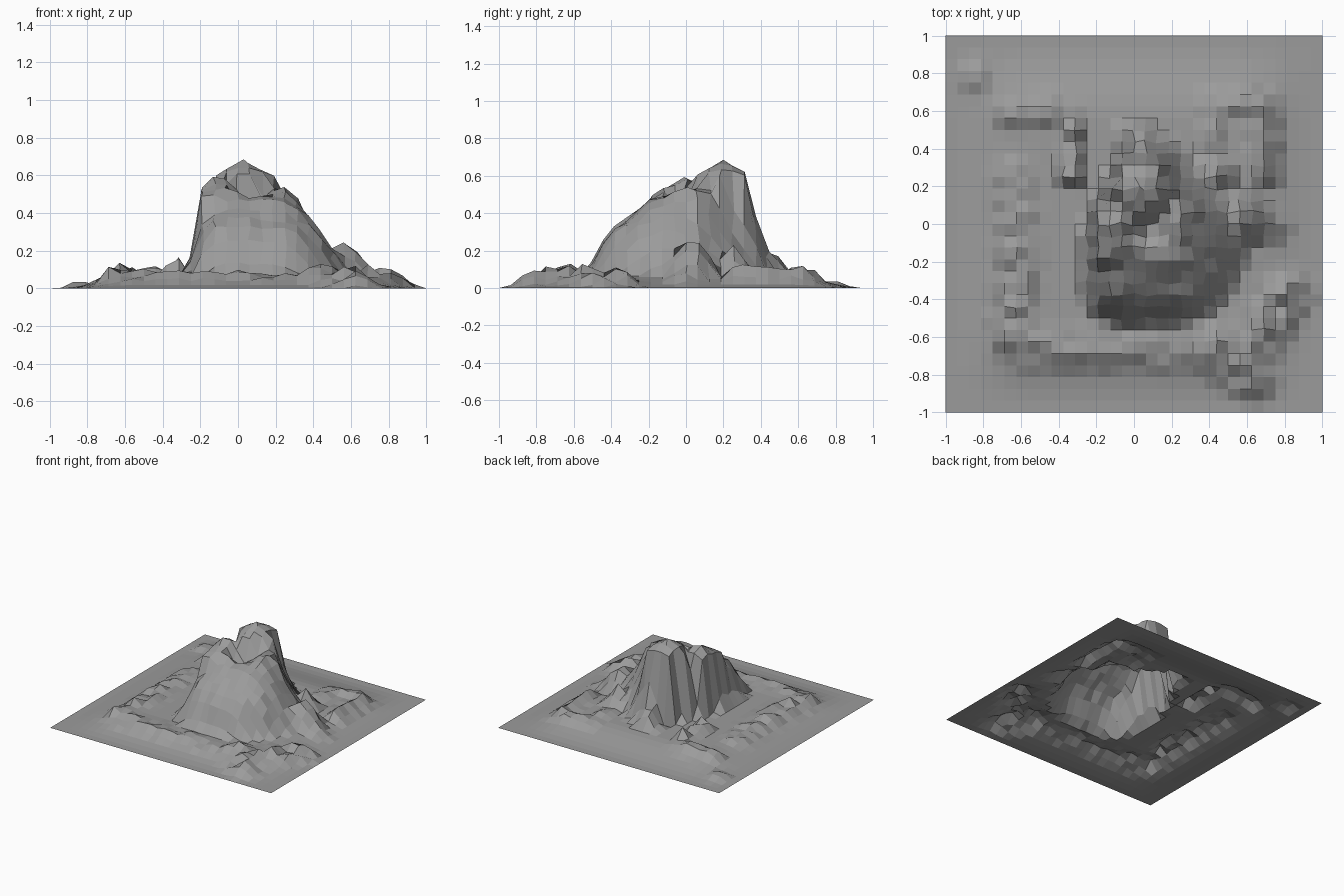
import bpy, bmesh, math, random

random.seed(7)
N = 32                      # grid cells per side
CX, CY = 0.08, 0.0          # centre of the mountain contours

# Mountain contours: height, then radius every 30 degrees starting at +x
CONTOURS = [
    (0.50, [.10, .10, .10, .16, .12, .14, .18, .15, .08, .06, .06, .08]),
    (0.53, [.18, .18, .18, .29, .18, .20, .26, .24, .14, .12, .12, .14]),
    (0.44, [.27, .25, .24, .37, .23, .24, .27, .28, .26, .23, .25, .28]),
    (0.30, [.34, .30, .30, .42, .28, .27, .285, .34, .46, .41, .44, .40]),
    (0.08, [.52, .41, .42, .48, .35, .31, .33, .40, .57, .52, .56, .54]),
]
# Peaks and spurs: x, y, height, slope, reach
PEAKS = [(.03, .20, .685, .55, .16), (-.10, 0, .615, .9, .11),
         (-.15, -.14, .55, 1.0, .07), (.21, .04, .56, .9, .10),
         (.56, .03, .28, 1.2, .15), (.02, .46, .24, 1.6, .1),
         (.43, .25, .24, 1.4, .12)]
# Low rocky bands: x0, y0, x1, y1, half width, height
BANDS = [(-.64, -.62, -.62, -.10, .12, .065), (-.62, -.05, -.64, .25, .12, .04),
         (-.65, .58, -.42, .62, .08, .06), (-.34, .25, -.33, .58, .06, .09),
         (-.60, -.66, .25, -.68, .11, .04), (.42, -.66, .62, -.82, .13, .07),
         (.66, -.60, .82, -.36, .13, .07), (.60, .02, .72, 0, .10, .06),
         (.70, .28, .70, .64, .08, .065), (.42, .65, .70, .65, .07, .06),
         (.40, .38, .42, .65, .05, .04), (-.85, .76, -.85, .80, .09, .03)]


def smooth(t):
    t = max(0.0, min(1.0, t))
    return t * t * (3 - 2 * t)


def mountain(x, y):
    dx, dy = x - CX, y - CY
    r = math.hypot(dx, dy)
    a = math.degrees(math.atan2(dy, dx)) % 360 / 30
    i, f = int(a) % 12, a % 1
    pr, pz = 0.0, 0.49
    for z, radii in CONTOURS:
        cr = radii[i] * (1 - f) + radii[(i + 1) % 12] * f
        if r <= cr:
            return pz + (z - pz) * (r - pr) / (cr - pr)
        pr, pz = cr, z
    return 0.0


def band(x, y, b):
    x0, y0, x1, y1, w, h = b
    ux, uy = x1 - x0, y1 - y0
    t = max(0, min(1, ((x - x0) * ux + (y - y0) * uy) / (ux * ux + uy * uy)))
    d = math.hypot(x - x0 - t * ux, y - y0 - t * uy)
    return h * smooth(1.25 - d / w)


def height(x, y):
    # gentle skirt that rises from the flat border
    z = 0.065 * smooth((0.95 - abs(x)) / 0.4) * smooth((0.95 - abs(y)) / 0.4)
    rock = max(band(x, y, b) for b in BANDS)
    z += rock * random.uniform(0.2, 1.2)
    m = mountain(x, y)
    if m > z:
        z = m + random.uniform(-.02, .016) * smooth((m - .1) / .3)
    # saddle between the peaks
    z -= 0.06 * smooth(1 - math.hypot(x - .07, y + .03) / .2)
    for px, py, h, s, reach in PEAKS:
        d = math.hypot(x - px, y - py)
        if d < reach:
            z = max(z, h - s * d)
    return z, rock


# Terrain sheet
bm = bmesh.new()
bmesh.ops.create_grid(bm, x_segments=N, y_segments=N, size=1.0)
for v in bm.verts:
    x, y = v.co.x, v.co.y
    z, rock = height(x, y)
    if max(abs(x), abs(y)) < 0.99:
        j = 0.01 if z > 0.12 else 0.0
        v.co.x += random.uniform(-j, j)
        v.co.y += random.uniform(-j, j)
        v.co.z = z
# Exact summit
top = max(bm.verts, key=lambda v: v.co.z)
top.co = (0.03, 0.20, 0.685)

mesh = bpy.data.meshes.new("mountain_terrain")
bm.to_mesh(mesh)
bm.free()
obj = bpy.data.objects.new("mountain_terrain", mesh)
bpy.context.collection.objects.link(obj)

# Dark grey stone
stone = bpy.data.materials.new("stone")
stone.diffuse_color = (0.33, 0.33, 0.33, 1)
mesh.materials.append(stone)
